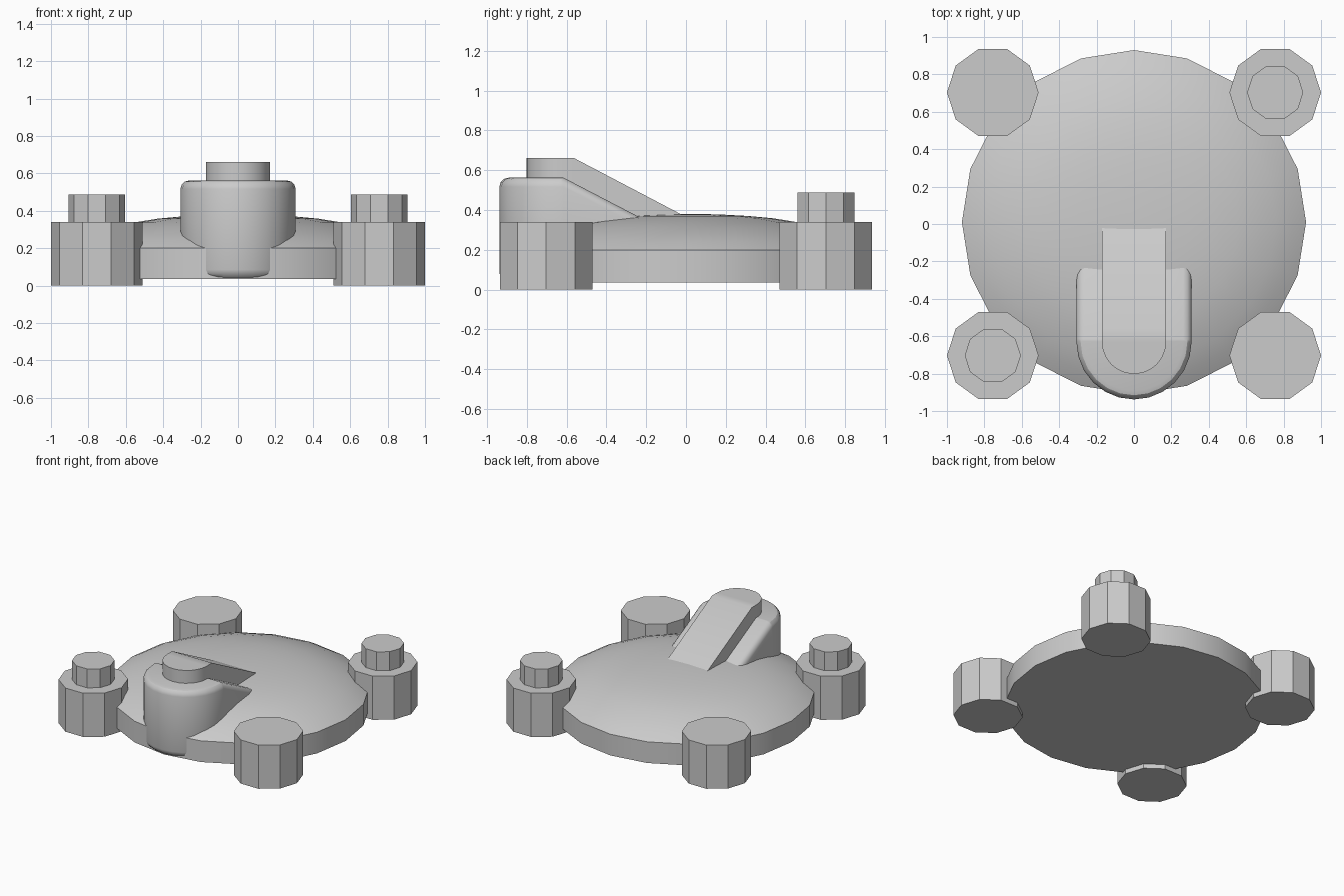
import bpy, bmesh
from math import sin, cos, pi, radians

if "Cube" in bpy.data.objects:
    bpy.data.objects.remove(bpy.data.objects["Cube"])


def finish(bm, name, bevel=0.0):
    bmesh.ops.recalc_face_normals(bm, faces=bm.faces[:])
    mesh = bpy.data.meshes.new(name)
    bm.to_mesh(mesh)
    bm.free()
    ob = bpy.data.objects.new(name, mesh)
    bpy.context.collection.objects.link(ob)
    bpy.ops.object.select_all(action='DESELECT')
    ob.select_set(True)
    bpy.context.view_layer.objects.active = ob
    if bevel:
        mod = ob.modifiers.new("soft_edges", 'BEVEL')
        mod.width, mod.segments = bevel, 3
        mod.limit_method, mod.angle_limit = 'ANGLE', radians(40)
        bpy.ops.object.modifier_apply(modifier=mod.name)
    bpy.ops.object.shade_smooth_by_angle(angle=radians(30))
    return ob


def lathe(name, profile, sides, x, y):
    """Turn (radius, z) points about a vertical axis, capping both ends."""
    bm = bmesh.new()
    rings = [[bm.verts.new((x + r * cos(2 * pi * i / sides),
                            y + r * sin(2 * pi * i / sides), z))
              for i in range(sides)] for r, z in profile]
    for a, b in zip(rings, rings[1:]):
        for i in range(sides):
            j = (i + 1) % sides
            bm.faces.new((a[i], a[j], b[j], b[i]))
    bm.faces.new(rings[0])
    bm.faces.new(rings[-1])
    return finish(bm, name)


def ramp_block(name, r, arc_y, knee_y, end_y, bottom, top, slope, bevel=0.0):
    """Round-fronted block, flat on top, sloping down behind the knee."""
    n = 12
    outline = [(-r, knee_y)]
    outline += [(-r * cos(pi * i / n), arc_y - r * sin(pi * i / n)) for i in range(n + 1)]
    outline += [(r, knee_y), (r, end_y), (-r, end_y)]
    bm = bmesh.new()
    low = [bm.verts.new((x, y, bottom)) for x, y in outline]
    high = [bm.verts.new((x, y, top - slope * max(0, y - knee_y))) for x, y in outline]
    for i in range(len(outline)):
        j = (i + 1) % len(outline)
        bm.faces.new((low[i], low[j], high[j], high[i]))
    bm.faces.new(low)
    bm.faces.new(high[:-2])
    bm.faces.new((high[0], high[-3], high[-2], high[-1]))
    return finish(bm, name, bevel)


# Domed round body
lathe("domed_body", [(0.92, 0.035), (0.92, 0.2), (0.85, 0.24), (0.76, 0.278), (0.66, 0.312),
                     (0.56, 0.337), (0.43, 0.358), (0.3, 0.37), (0.15, 0.378), (0.01, 0.38)],
      20, 0, 0.01)

# Four ten-sided feet, two of them on one diagonal with a raised knob
for sx in (-1, 1):
    for sy in (-1, 1):
        x, y = sx * 0.755, sy * 0.703
        lathe("foot", [(0.245, 0), (0.245, 0.34)], 10, x, y)
        if sx == sy:
            lathe("foot_knob", [(0.15, 0.33), (0.15, 0.487)], 10, x, y)

# Front housing and the narrower sloping ridge on top of it
ramp_block("front_housing", 0.308, -0.63, -0.615, 0.0, 0.04, 0.562, 0.52, 0.045)
ramp_block("housing_ridge", 0.172, -0.63, -0.565, 0.1, 0.15, 0.662, 0.525)
